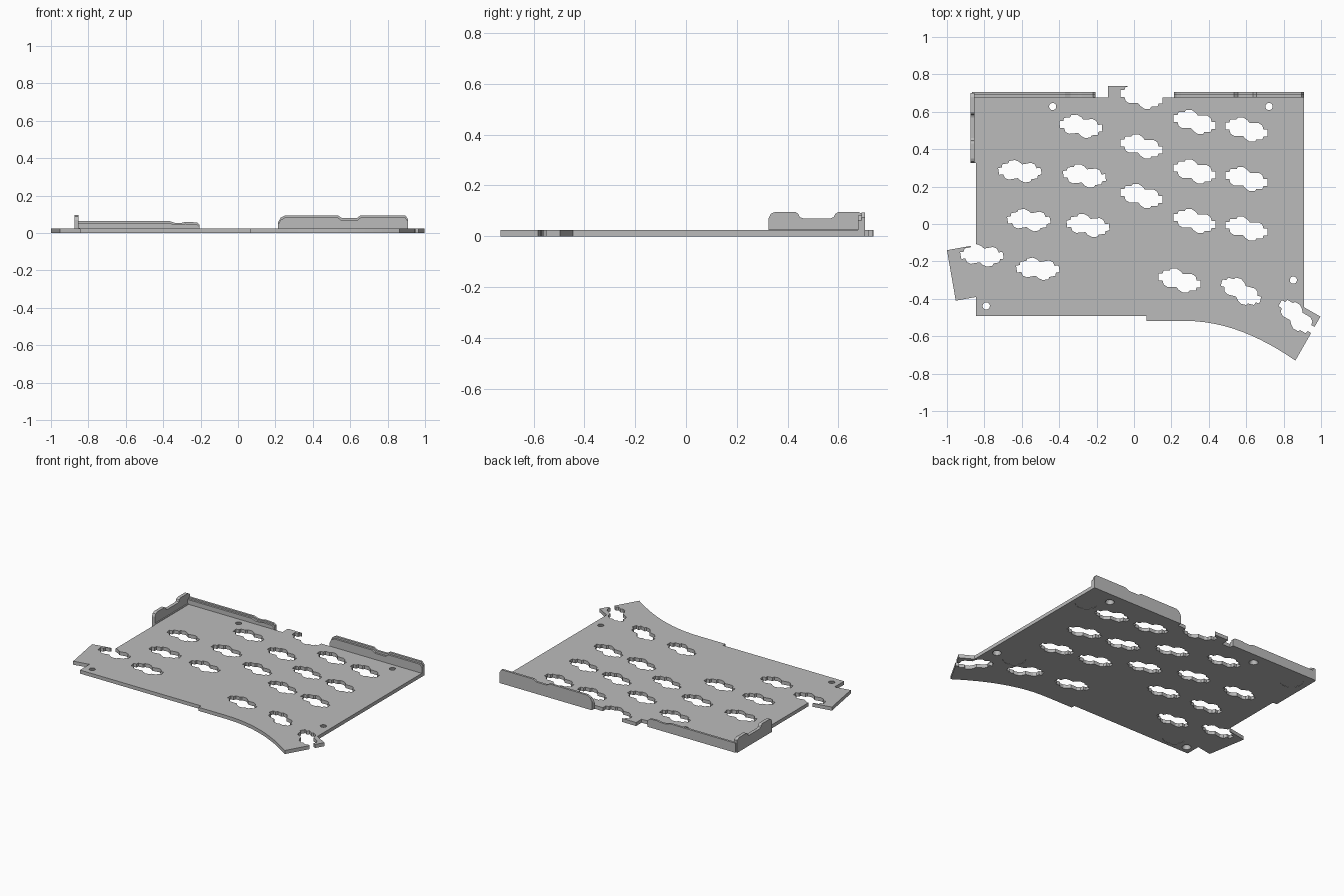
import bpy, bmesh
from math import sin, cos, radians, tau
from mathutils import Vector

if "Cube" in bpy.data.objects:
    bpy.data.objects.remove(bpy.data.objects["Cube"])

grey = bpy.data.materials.new("plain grey")
grey.use_nodes = True
grey.diffuse_color = (0.5, 0.5, 0.5, 1)
grey.node_tree.nodes["Principled BSDF"].inputs["Base Color"].default_value = grey.diffuse_color

THICK = 0.024


def prism(bm, pts, place, a, b):
    """Extrude a 2D outline between depths a and b; place maps (u, v, depth) to 3D."""
    lo = [bm.verts.new(place(u, v, a)) for u, v in pts]
    hi = [bm.verts.new(place(u, v, b)) for u, v in pts]
    bm.faces.new(lo)
    bm.faces.new(hi)
    for i in range(len(pts)):
        j = (i + 1) % len(pts)
        bm.faces.new((lo[i], lo[j], hi[j], hi[i]))


def cone(bm, x, y, r0, r1, z0, z1, n=24):
    ring = [(cos(tau * i / n), sin(tau * i / n)) for i in range(n)]
    lo = [bm.verts.new((x + r0 * c, y + r0 * s, z0)) for c, s in ring]
    hi = [bm.verts.new((x + r1 * c, y + r1 * s, z1)) for c, s in ring]
    bm.faces.new(lo)
    bm.faces.new(hi)
    for i in range(n):
        j = (i + 1) % n
        bm.faces.new((lo[i], lo[j], hi[j], hi[i]))


def finish(bm, name):
    bmesh.ops.recalc_face_normals(bm, faces=bm.faces[:])
    mesh = bpy.data.meshes.new(name)
    bm.to_mesh(mesh)
    bm.free()
    mesh.materials.append(grey)
    ob = bpy.data.objects.new(name, mesh)
    bpy.context.collection.objects.link(ob)
    return ob


def flat(u, v, d):
    return (u, v, d)


def facing_y(u, v, d):
    return (u, d, v)


def facing_x(u, v, d):
    return (d, u, v)


# Base plate outline with side tabs and the swept thumb edge
outline = [(-0.845, 0.677), (-0.14, 0.677), (-0.14, 0.737), (-0.035, 0.737), (-0.035, 0.677),
           (0.909, 0.677), (0.909, -0.445), (0.997, -0.495), (0.863, -0.73)]
p0, p1, p2, p3 = (Vector(p) for p in ((0.863, -0.73), (0.68, -0.605), (0.49, -0.518), (0.27, -0.518)))
for i in range(1, 13):
    t = i / 12
    outline.append(tuple(p0 * (1 - t)**3 + p1 * 3 * t * (1 - t)**2 + p2 * 3 * t * t * (1 - t) + p3 * t**3))
outline += [(0.067, -0.518), (0.067, -0.492), (-0.845, -0.492), (-0.845, -0.39),
            (-0.953, -0.41), (-1.0, -0.14), (-0.845, -0.112)]
bm = bmesh.new()
prism(bm, outline, flat, 0, THICK)
plate = finish(bm, "base_plate")

# Socket slots: half an outline, turned half way round to complete it
half = [(-0.112, 0.0), (-0.112, 0.037), (-0.091, 0.037), (-0.086, 0.053), (-0.053, 0.053), (-0.046, 0.064),
        (-0.016, 0.064), (0.005, 0.05), (0.018, 0.034), (0.066, 0.034), (0.085, 0.022), (0.091, 0.0)]
slot = half + [(-u, -v) for u, v in half]

# Columns: first slot x, y, step x, step y, count, turn in degrees
columns = [
    (-0.813, -0.168, 0, 0, 1, 10),
    (-0.61, 0.282, 0.048, -0.261, 3, 10),
    (-0.284, 0.522, 0.019, -0.265, 3, 5),
    (0.04, 0.68, 0, -0.265, 3, 0),
    (0.324, 0.546, 0, -0.265, 3, 0),
    (0.601, 0.505, 0, -0.265, 3, 0),
    (0.244, -0.302, 0, 0, 1, 0),
    (0.572, -0.36, 0, 0, 1, -15),
    (0.869, -0.495, 0, 0, 1, -30),
]
bm = bmesh.new()
for x, y, sx, sy, count, turn in columns:
    c, s = cos(radians(turn)), sin(radians(turn))
    for k in range(count):
        pts = [(x + k * sx + u * c - v * s, y + k * sy + u * s + v * c) for u, v in slot]
        prism(bm, pts, flat, -0.02, 0.05)

# Screw holes, wider underneath
for x, y in ((-0.435, 0.628), (0.722, 0.628), (0.852, -0.3), (-0.79, -0.438)):
    cone(bm, x, y, 0.029, 0.017, -0.002, 0.03)

# Shallow round foot recesses underneath
for x, y in ((0.823, 0.528), (0.722, -0.288), (-0.66, -0.4), (-0.765, 0.6)):
    cone(bm, x, y, 0.072, 0.072, -0.01, 0.002, 40)
cutter = finish(bm, "plate_cutter")
cutter.hide_render = True

mod = plate.modifiers.new("cut", "BOOLEAN")
mod.operation = "DIFFERENCE"
mod.solver = "EXACT"
mod.object = cutter
bpy.context.view_layer.objects.active = plate
bpy.ops.object.modifier_apply(modifier=mod.name)
bpy.data.objects.remove(cutter)


def wall(name, layers, place):
    """Build a wall from layers of (outline, near, far)."""
    bm = bmesh.new()
    for pts, a, b in layers:
        prism(bm, pts, place, a, b)
    return finish(bm, name)


# Back wall on the left-hand side of the plate, rounded free end and finger dip
def back_left(top, dip):
    return [(0.215, 0), (0.909, 0), (0.909, top - 0.02), (0.895, top), (0.655, top), (0.635, dip),
            (0.555, dip), (0.535, top), (0.25, top), (0.228, top - 0.012), (0.215, top - 0.035)]


wall("back_wall_left", [(back_left(0.094, 0.08), 0.69, 0.705),
                        (back_left(0.082, 0.066), 0.677, 0.69)], facing_y)


# Lower back wall on the other side
def back_right(top):
    return [(-0.865, 0), (-0.205, 0), (-0.205, top - 0.02), (-0.22, top - 0.008), (-0.28, top - 0.005),
            (-0.3, top - 0.01), (-0.34, top - 0.01), (-0.37, top), (-0.865, top)]


wall("back_wall_right", [(back_right(0.065), 0.69, 0.705),
                         (back_right(0.055), 0.677, 0.69)], facing_y)

# Side wall with a rounded notch
side = [(0.325, 0), (0.70, 0), (0.70, 0.085), (0.678, 0.096), (0.6, 0.096), (0.587, 0.088), (0.582, 0.076),
        (0.57, 0.071), (0.46, 0.071), (0.447, 0.076), (0.442, 0.088), (0.43, 0.096),
        (0.35, 0.096), (0.333, 0.088), (0.325, 0.07)]
wall("side_wall", [(side, -0.875, -0.853),
                   ([(0.325, 0), (0.70, 0), (0.70, 0.028), (0.325, 0.028)], -0.853, -0.845)], facing_x)
